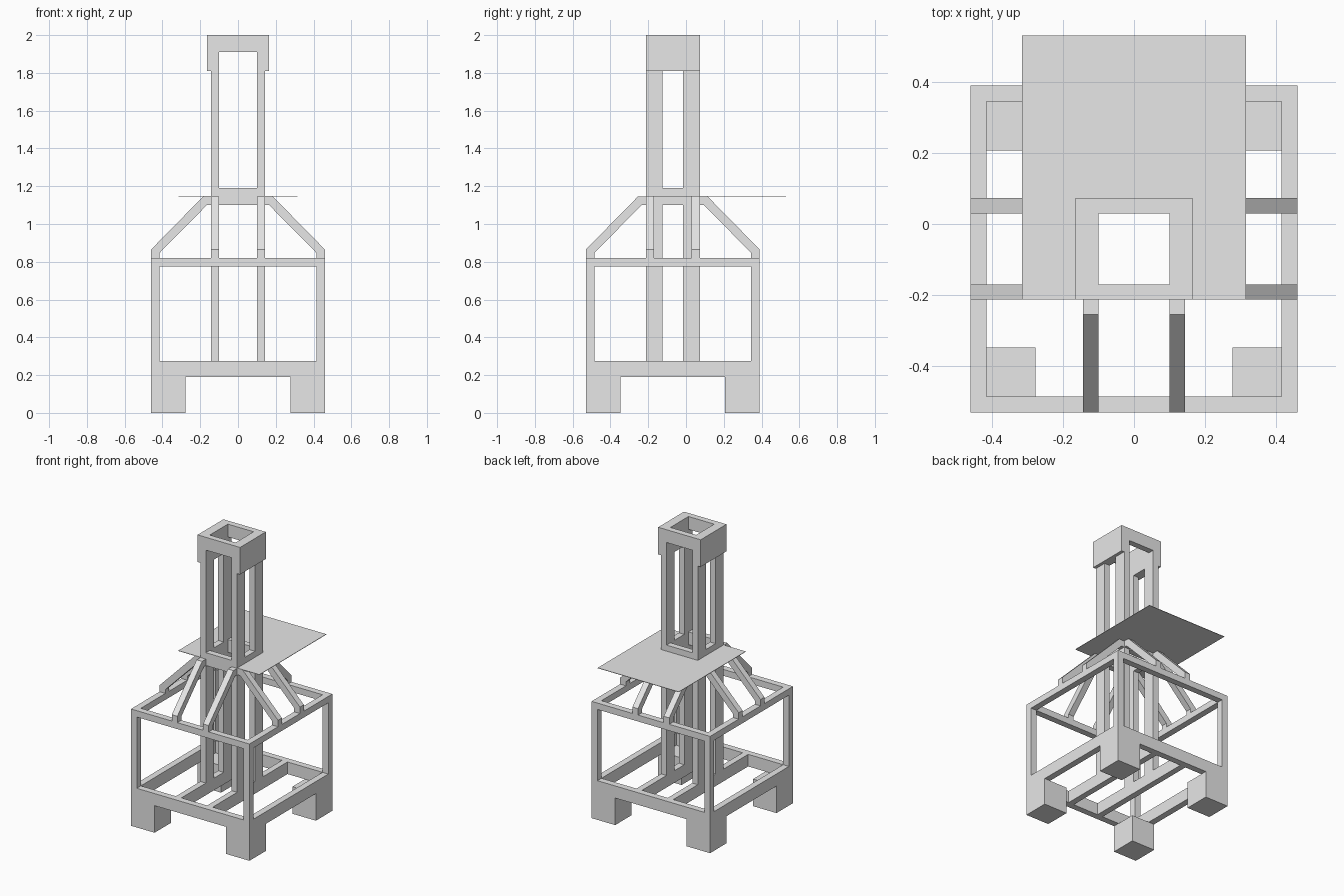
import bpy
import bmesh

if "Cube" in bpy.data.objects:
    bpy.data.objects.remove(bpy.data.objects["Cube"], do_unlink=True)

grey = bpy.data.materials.new("light_grey")
grey.use_nodes = True
grey.diffuse_color = (0.8, 0.8, 0.8, 1)
grey.node_tree.nodes["Principled BSDF"].inputs["Base Color"].default_value = (0.8, 0.8, 0.8, 1)

CY = -0.07                 # y of the tower axis
OUT, BAR = 0.46, 0.045     # half width of the base, thickness of its bars
TOW, HOLE = 0.143, 0.1     # tower half width, half width of its opening
SIDES = (("left", 1), ("right", -1))
ENDS = (("front", -1), ("back", 1))


def finish(name, bm):
    bmesh.ops.recalc_face_normals(bm, faces=bm.faces)
    mesh = bpy.data.meshes.new(name)
    bm.to_mesh(mesh)
    bm.free()
    mesh.materials.append(grey)
    obj = bpy.data.objects.new(name, mesh)
    bpy.context.collection.objects.link(obj)
    return obj


def box(name, x, y, z):
    """Box from (min, max) ranges; y is measured from the tower axis."""
    bm = bmesh.new()
    bmesh.ops.create_cube(bm, size=1)
    for v in bm.verts:
        for i, (lo, hi) in enumerate((x, y, z)):
            v.co[i] = lo if v.co[i] < 0 else hi
        v.co.y += CY
    return finish(name, bm)


def span(sign, a, b):
    return tuple(sorted((sign * a, sign * b)))


def ring(name, out_x, in_x, out_y, in_y, z_side, z_end):
    """Rectangular frame with its own heights for side and end bars."""
    for side, s in SIDES:
        box(f"{name}_{side}", span(s, in_x, out_x), (-out_y, out_y), z_side)
    for end, e in ENDS:
        box(f"{name}_{end}", (-in_x, in_x), span(e, in_y, out_y), z_end)


# Base and upper frames
inner = OUT - BAR
ring("base_frame", OUT, inner, OUT, inner, (0.19, 0.275), (0.19, 0.275))
ring("upper_frame", OUT, inner, OUT, inner, (0.775, 0.82), (0.775, 0.82))

# Feet, corner posts, tower posts
for side, s in SIDES:
    for end, e in ENDS:
        box(f"foot_{end}_{side}", span(s, 0.277, OUT), span(e, 0.277, OUT), (0, 0.19))
        box(f"corner_post_{end}_{side}", span(s, inner, OUT), span(e, inner, OUT), (0.275, 0.775))
        box(f"tower_post_{end}_{side}", span(s, HOLE, TOW), span(e, 0.054, TOW), (0.275, 1.81))
    box(f"floor_beam_{side}", span(s, HOLE, TOW), (-inner, inner), (0.19, 0.275))

# Collar and cap of the tower
ring("collar", TOW, HOLE, TOW, HOLE, (1.1, 1.19), (1.1, 1.19))
ring("cap", 0.165, HOLE, TOW, HOLE, (1.81, 2.0), (1.91, 2.0))

# Sloping rafters: outline as (distance from axis, height)
RAFTER = [(OUT, 0.82), (OUT, 0.865), (0.185, 1.145), (TOW, 1.145),
          (TOW, 1.1), (0.165, 1.1), (inner, 0.847), (inner, 0.82)]


def rafter(name, direction, along_x, offset):
    bm = bmesh.new()
    caps = []
    for w in span(offset, HOLE, TOW):
        pts = [(direction * d, w, z) if along_x else (w, direction * d, z) for d, z in RAFTER]
        caps.append([bm.verts.new((x, y + CY, z)) for x, y, z in pts])
    a, b = caps
    bm.faces.new(a)
    bm.faces.new(b)
    for i in range(len(a)):
        bm.faces.new((a[i - 1], a[i], b[i], b[i - 1]))
    finish(name, bm)


for side, s in SIDES:
    for end, e in ENDS:
        rafter(f"side_rafter_{end}_{side}", s, True, e)
        rafter(f"end_rafter_{end}_{side}", e, False, s)

# Thin roof sheet with the tower opening left out
bm = bmesh.new()
xs, ys = (-0.315, -HOLE, HOLE, 0.315), (-TOW, -HOLE, HOLE, 0.6)
grid = [[bm.verts.new((x, y + CY, 1.146)) for x in xs] for y in ys]
for j in range(3):
    for i in range(3):
        if (i, j) != (1, 1):
            bm.faces.new((grid[j][i], grid[j][i + 1], grid[j + 1][i + 1], grid[j + 1][i]))
sheet = finish("roof_sheet", bm)
thick = sheet.modifiers.new("thickness", "SOLIDIFY")
thick.thickness = 0.003
thick.offset = 0
